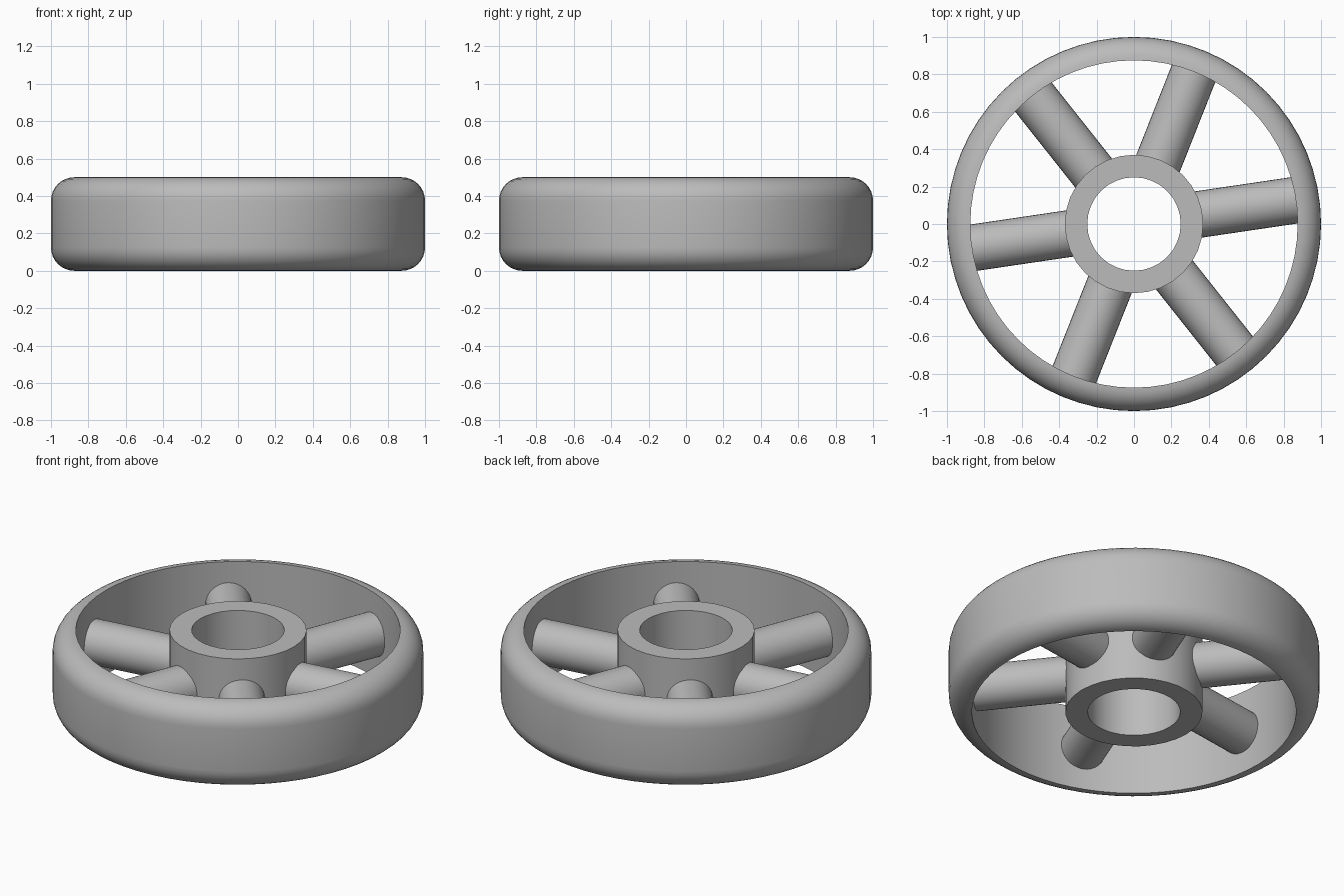
import bpy, math
from mathutils import Matrix

cube = bpy.data.objects.get("Cube")
if cube:
    bpy.data.objects.remove(cube, do_unlink=True)

# Single grey material
grey = bpy.data.materials.new("grey metal")
grey.use_nodes = True
colour = (0.5, 0.5, 0.5, 1)
grey.diffuse_color = colour
grey.node_tree.nodes["Principled BSDF"].inputs["Base Color"].default_value = colour

HEIGHT, FILLET = 0.5, 0.125
SPOKES, SPOKE_RADIUS, FIRST_ANGLE = 6, 0.125, 8.4


def finish(obj, name):
    obj.name = name
    obj.data.materials.append(grey)
    bpy.ops.object.select_all(action="DESELECT")
    obj.select_set(True)
    bpy.context.view_layer.objects.active = obj
    bpy.ops.object.shade_smooth_by_angle(angle=math.radians(35))


def lathe(name, profile, steps):
    """Spin a closed (radius, z) profile, listed counter-clockwise, around z."""
    n = len(profile)
    verts = [(r * math.cos(a), r * math.sin(a), z)
             for a in (math.tau * i / steps for i in range(steps))
             for r, z in profile]
    faces = [(i * n + j, (i + 1) % steps * n + j,
              (i + 1) % steps * n + (j + 1) % n, i * n + (j + 1) % n)
             for i in range(steps) for j in range(n)]
    mesh = bpy.data.meshes.new(name)
    mesh.from_pydata(verts, [], faces)
    obj = bpy.data.objects.new(name, mesh)
    bpy.context.collection.objects.link(obj)
    finish(obj, name)


def arc(centre_z, start):
    """Quarter-circle fillet on the outer edge of the rim."""
    angles = [math.radians(start + 90 * i / 8) for i in range(9)]
    return [(1 - FILLET + FILLET * math.cos(a), centre_z + FILLET * math.sin(a))
            for a in angles]


# Rim: straight inside wall, rounded outer edges
lathe("rim", arc(FILLET, -90) + arc(HEIGHT - FILLET, 0), 64)

# Hub: plain tube with an open bore
lathe("hub", [(0.25, 0), (0.37, 0), (0.37, HEIGHT), (0.25, HEIGHT)], 32)

# Spokes: round bars sunk into the hub and rim
START, END = 0.3, 0.93
for i in range(SPOKES):
    bpy.ops.mesh.primitive_cylinder_add(vertices=32, radius=SPOKE_RADIUS, depth=END - START)
    spoke = bpy.context.object
    angle = math.radians(FIRST_ANGLE + 360 / SPOKES * i)
    spoke.matrix_world = (Matrix.Rotation(angle, 4, "Z")
                          @ Matrix.Translation(((START + END) / 2, 0, HEIGHT / 2))
                          @ Matrix.Rotation(math.pi / 2, 4, "Y"))
    finish(spoke, f"spoke_{i + 1}")
